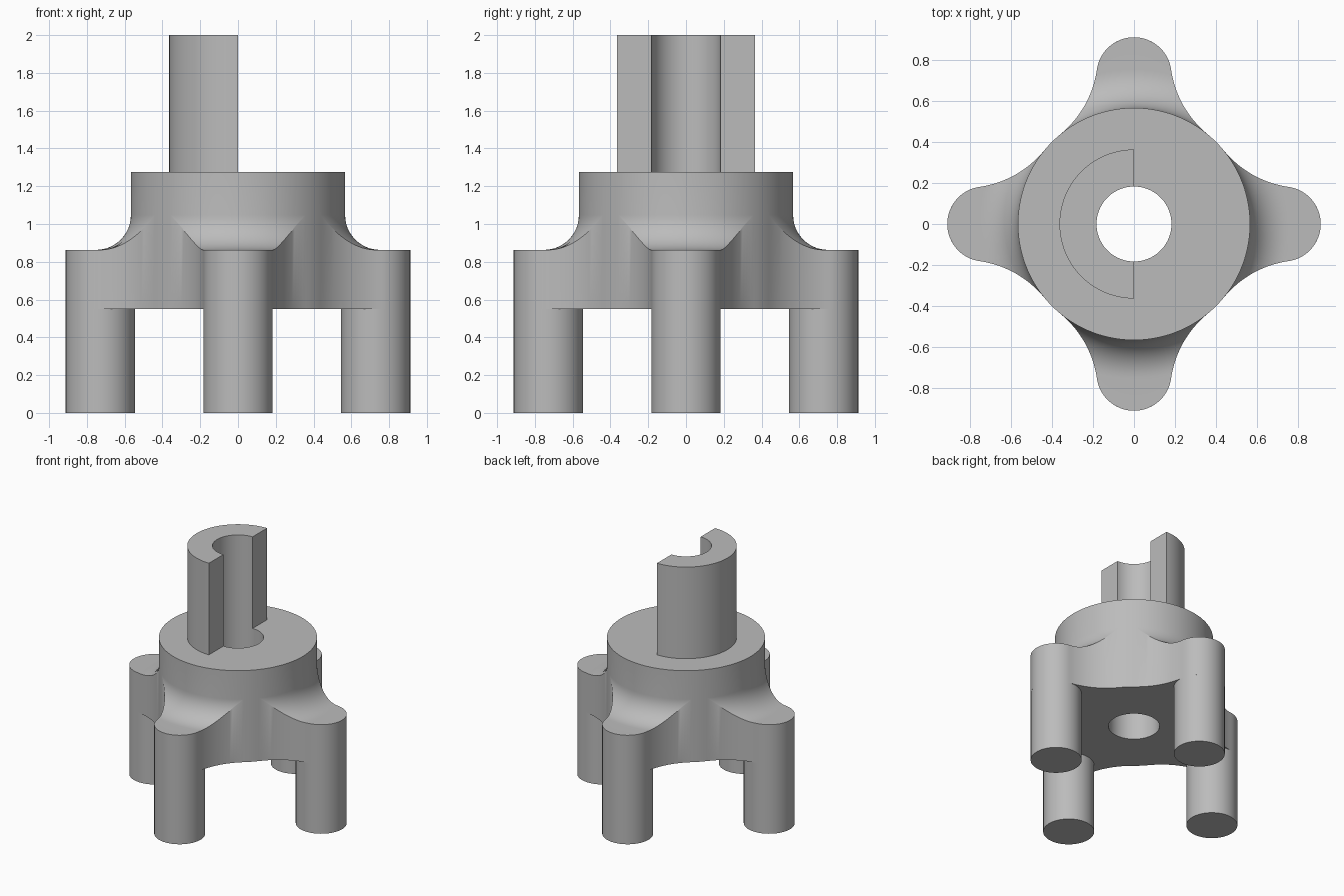
import bpy, bmesh
from math import sin, cos, pi, asin, atan2, hypot, sqrt, radians
from mathutils import Vector

cube = bpy.data.objects.get("Cube")
if cube:
    bpy.data.objects.remove(cube, do_unlink=True)

HUB_R, BORE_R, STEM_R = 0.567, 0.183, 0.364
LEG_R, LEG_AT = 0.183, 0.729
BASE_Z, ARM_Z, HUB_Z, TOP_Z = 0.55, 0.863, 1.275, 2.0
FLARE_R, COVE_R = 0.5, 0.185

grey = bpy.data.materials.new("plain grey")
grey.use_nodes = True
grey.diffuse_color = (0.5, 0.5, 0.5, 1)
grey.node_tree.nodes["Principled BSDF"].inputs["Base Color"].default_value = (0.5, 0.5, 0.5, 1)


def make_object(name, bm):
    bmesh.ops.remove_doubles(bm, verts=bm.verts, dist=0.0002)
    bmesh.ops.recalc_face_normals(bm, faces=bm.faces)
    mesh = bpy.data.meshes.new(name)
    bm.to_mesh(mesh)
    bm.free()
    mesh.materials.append(grey)
    obj = bpy.data.objects.new(name, mesh)
    bpy.context.collection.objects.link(obj)
    bpy.ops.object.select_all(action="DESELECT")
    obj.select_set(True)
    bpy.context.view_layer.objects.active = obj
    bpy.ops.object.shade_smooth_by_angle(angle=radians(30))
    return obj


def loft(bm, sections, closed):
    """Join closed cross-sections side by side; cap the ends of an open run."""
    rows = [[bm.verts.new(p) for p in s] for s in sections]
    n = len(rows[0])
    for i in range(len(rows) if closed else len(rows) - 1):
        a, b = rows[i], rows[(i + 1) % len(rows)]
        for j in range(n):
            k = (j + 1) % n
            bm.faces.new((a[j], a[k], b[k], b[j]))
    if not closed:
        bm.faces.new(rows[0])
        bm.faces.new(rows[-1])


def arc(cx, cy, r, a, b, steps):
    return [Vector((cx + r * cos(a + (b - a) * i / steps),
                    cy + r * sin(a + (b - a) * i / steps))) for i in range(steps + 1)]


def half_arm_outline():
    """Arm along +x: rounded tip, concave flare tangent to tip and hub, hub arc."""
    d, e = HUB_R + FLARE_R, LEG_R + FLARE_R
    cx = (d * d - e * e + LEG_AT ** 2) / (2 * LEG_AT)
    cy = sqrt(d * d - cx * cx)
    tip_end = atan2(cy, cx - LEG_AT)
    hub_start = atan2(cy, cx)
    pts = arc(LEG_AT, 0, LEG_R, 0, tip_end, 18)
    pts += arc(cx, cy, FLARE_R, tip_end - pi, hub_start - pi, 18)[1:]
    pts += arc(0, 0, HUB_R, hub_start, pi / 4, 3)[1:]
    return pts


def body_section(p):
    """Radial slice of the body through one outline point."""
    rho, ang = hypot(p.x, p.y), atan2(p.y, p.x)
    centre = HUB_R + COVE_R
    start = asin(min(1, max(0, (centre - rho) / COVE_R)))
    prof = [(BORE_R, BASE_Z), (rho, BASE_Z)]
    if rho > centre:
        prof.append((rho, ARM_Z))
    else:
        prof.append((rho, ARM_Z + COVE_R * (1 - cos(start))))
    for i in range(13):
        t = start + (pi / 2 - start) * i / 12
        prof.append((centre - COVE_R * sin(t), ARM_Z + COVE_R * (1 - cos(t))))
    prof += [(HUB_R, HUB_Z), (BORE_R, HUB_Z)]
    return [(r * cos(ang), r * sin(ang), z) for r, z in prof]


# Four-armed body with coved arms and central bore
half = half_arm_outline()
arm = [Vector((p.x, -p.y)) for p in reversed(half[1:-1])] + half
outline = []
for q in range(4):
    c, s = cos(q * pi / 2), sin(q * pi / 2)
    outline += [Vector((c * p.x - s * p.y, s * p.x + c * p.y)) for p in arm]
bm = bmesh.new()
loft(bm, [body_section(p) for p in outline], True)
make_object("four_arm_body", bm)

# Half-tube stem standing on the left-hand half of the picture plane (-x)
bm = bmesh.new()
slices = []
for i in range(49):
    a = pi / 2 + pi * i / 48
    slices.append([(r * cos(a), r * sin(a), z) for r, z in
                   ((BORE_R, HUB_Z), (STEM_R, HUB_Z), (STEM_R, TOP_Z), (BORE_R, TOP_Z))])
loft(bm, slices, False)
make_object("half_tube_stem", bm)

# Round legs under the arm tips
for name, a in (("left_leg", 0), ("back_leg", pi / 2), ("right_leg", pi), ("front_leg", -pi / 2)):
    bm = bmesh.new()
    x, y = LEG_AT * cos(a), LEG_AT * sin(a)
    loft(bm, [[(p.x, p.y, z) for p in arc(x, y, LEG_R, 0, 2 * pi, 64)[:-1]]
              for z in (0, BASE_Z)], False)
    make_object(name, bm)
